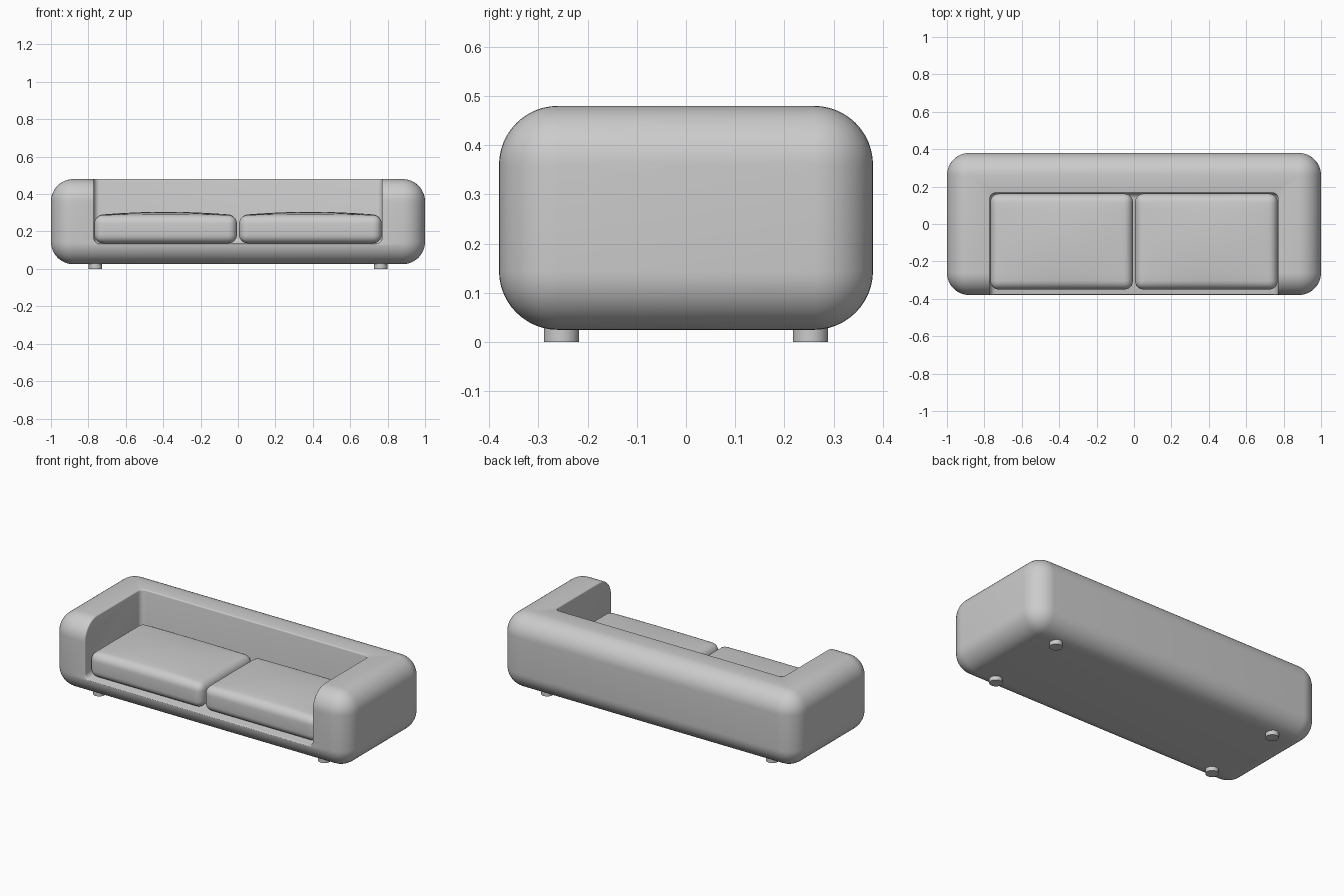
import bpy, bmesh, math
from mathutils import Vector

if "Cube" in bpy.data.objects:
    bpy.data.objects.remove(bpy.data.objects["Cube"])


def make_material(name, colour):
    mat = bpy.data.materials.new(name)
    mat.use_nodes = True
    mat.diffuse_color = colour
    mat.node_tree.nodes["Principled BSDF"].inputs["Base Color"].default_value = colour
    return mat


GREY = make_material("grey fabric", (0.6, 0.6, 0.6, 1))


def finish(name, bm):
    mesh = bpy.data.meshes.new(name)
    bm.to_mesh(mesh)
    bm.free()
    obj = bpy.data.objects.new(name, mesh)
    bpy.context.collection.objects.link(obj)
    mesh.materials.append(GREY)
    return obj


def smooth(obj, angle=40):
    bpy.ops.object.select_all(action='DESELECT')
    obj.select_set(True)
    bpy.context.view_layer.objects.active = obj
    bpy.ops.object.shade_smooth_by_angle(angle=math.radians(angle))


def rounded_box(low, high, radius, segments):
    """Box between two corners with every edge rounded."""
    low, high = Vector(low), Vector(high)
    bm = bmesh.new()
    bmesh.ops.create_cube(bm, size=1)
    bmesh.ops.scale(bm, vec=high - low, verts=bm.verts)
    bmesh.ops.translate(bm, vec=(low + high) / 2, verts=bm.verts)
    bmesh.ops.bevel(bm, geom=bm.edges[:], offset=radius, segments=segments,
                    profile=0.5, affect='EDGES')
    return bm


def apply_modifiers(obj):
    bpy.context.view_layer.objects.active = obj
    for mod in list(obj.modifiers):
        bpy.ops.object.modifier_apply(modifier=mod.name)


# Body: one soft block with the seat hollowed out of it
body = finish("sofa_body", rounded_box((-1, -0.38, 0.025), (1, 0.38, 0.48), 0.12, 12))
cutter = finish("seat_cutter", rounded_box((-0.77, -1, 0.135), (0.77, 0.165, 1), 0.03, 6))
cut = body.modifiers.new("seat_hollow", 'BOOLEAN')
cut.operation = 'DIFFERENCE'
cut.solver = 'EXACT'
cut.object = cutter
edge = body.modifiers.new("soft_rim", 'BEVEL')
edge.width = 0.01
edge.segments = 3
edge.limit_method = 'ANGLE'
edge.angle_limit = math.radians(50)
apply_modifiers(body)
bpy.data.objects.remove(cutter)
smooth(body)

# Seat cushions: rounded slabs with a gently crowned top
HALF = Vector((0.381, 0.256))
for side, name in ((-1, "right_cushion"), (1, "left_cushion")):
    centre = Vector((side * 0.387, -0.094))
    bm = rounded_box((centre.x - HALF.x, centre.y - HALF.y, 0.137),
                     (centre.x + HALF.x, centre.y + HALF.y, 0.287), 0.045, 6)
    for axis in (0, 1):
        normal = Vector((axis == 0, axis == 1, 0))
        for i in range(-5, 6):
            point = Vector((centre.x, centre.y, 0)) + normal * HALF[axis] * i / 6
            bmesh.ops.bisect_plane(bm, geom=bm.verts[:] + bm.edges[:] + bm.faces[:],
                                   plane_co=point, plane_no=normal)
    for v in bm.verts:
        if v.co.z > 0.22:
            u = (v.co.x - centre.x) / HALF.x
            w = (v.co.y - centre.y) / HALF.y
            v.co.z += 0.018 * (1 - u * u) * (1 - w * w)
    smooth(finish(name, bm))

# Feet: four short round pegs
for x, side in ((-0.762, "right"), (0.762, "left")):
    for y, end in ((-0.253, "front"), (0.253, "back")):
        bm = bmesh.new()
        bmesh.ops.create_cone(bm, cap_ends=True, segments=32, radius1=0.036,
                              radius2=0.036, depth=0.04)
        bmesh.ops.translate(bm, vec=(x, y, 0.02), verts=bm.verts)
        smooth(finish(f"{end}_{side}_foot", bm))
